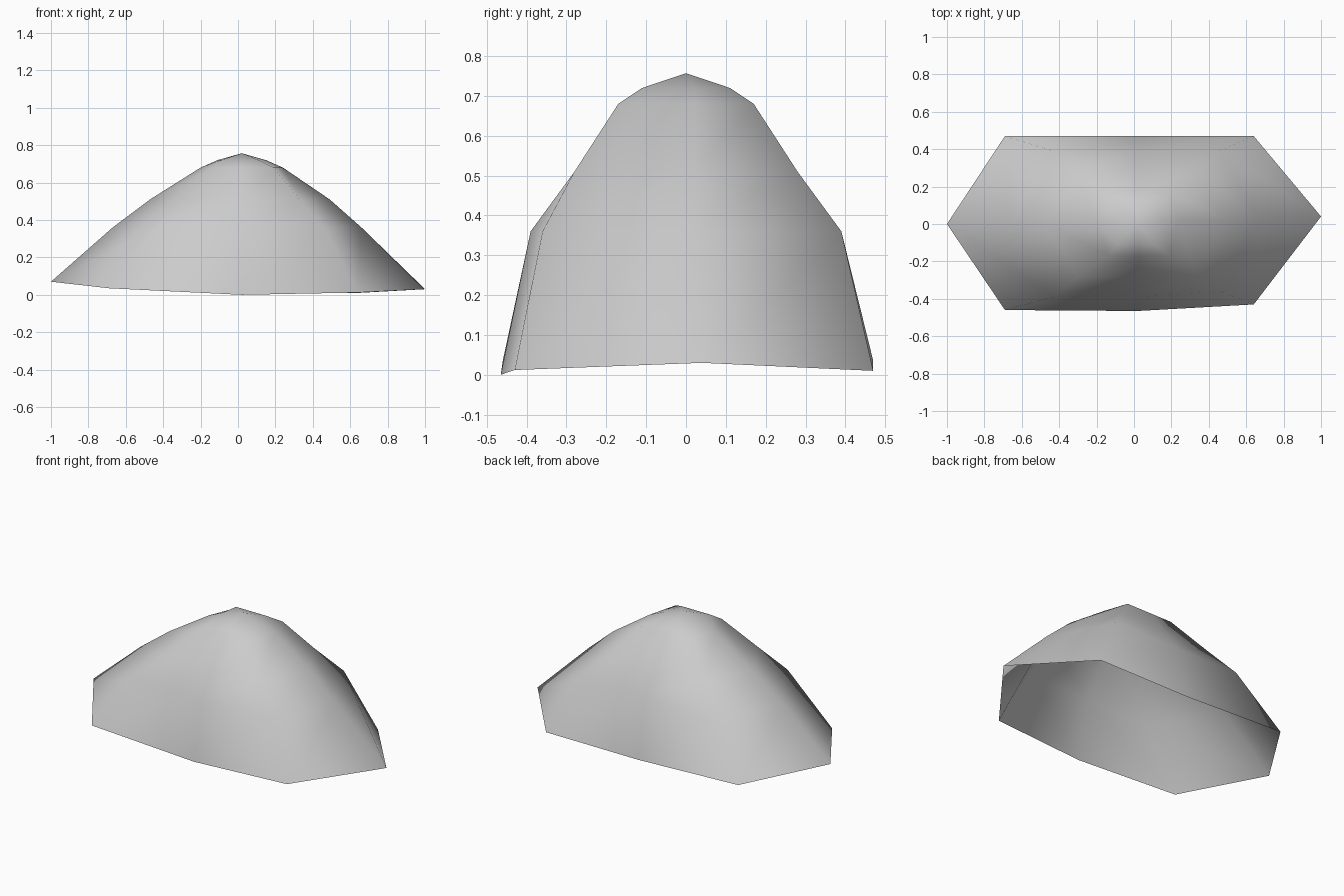
import bpy
import bmesh

cube = bpy.data.objects.get("Cube")
if cube:
    bpy.data.objects.remove(cube, do_unlink=True)

# Single stone colour
stone = bpy.data.materials.new("pale_grey_stone")
stone.use_nodes = True
GREY = (0.6, 0.6, 0.6, 1.0)
stone.diffuse_color = GREY
stone.node_tree.nodes["Principled BSDF"].inputs["Base Color"].default_value = GREY

# Uneven open rim, counter-clockwise from the left tip
RIM = [(1, .04, .03), (.64, .47, .01), (0, .47, .008), (-.69, .47, .035),
       (-1, 0, .07), (-.69, -.46, .035), (.02, -.465, 0), (.64, -.43, .012)]


def ring(right, left, corner_right, corner_left, depth, height, front_inset=0.0):
    """Eight-sided contour: tips on x, four corners, two middles."""
    return [(right, .02, height), (corner_right, depth, height),
            (.01, depth, height), (corner_left, depth, height),
            (left, 0, height), (corner_left, -depth, height),
            (.02, -depth, height), (corner_right, -depth + front_inset, height)]


contours = [
    RIM,
    ring(.66, -.67, .46, -.43, .39, .36, .03),
    ring(.49, -.47, .33, -.30, .28, .51),
    ring(.24, -.20, .19, -.13, .17, .68),
    ring(.15, -.11, .11, -.09, .11, .72),
]

# Mound shell: contours bridged upward and closed by a fan at the peak
bm = bmesh.new()
rows = [[bm.verts.new(p) for p in contour] for contour in contours]
peak = bm.verts.new((.02, 0, .757))
for lower, upper in zip(rows, rows[1:]):
    for i in range(8):
        j = (i + 1) % 8
        bm.faces.new((lower[i], lower[j], upper[j], upper[i]))
for i in range(8):
    bm.faces.new((rows[-1][i], rows[-1][(i + 1) % 8], peak))
for face in bm.faces:
    face.smooth = True

mesh = bpy.data.meshes.new("mound_shell")
bm.to_mesh(mesh)
bm.free()
mesh.materials.append(stone)
mound = bpy.data.objects.new("mound_shell", mesh)
bpy.context.collection.objects.link(mound)
